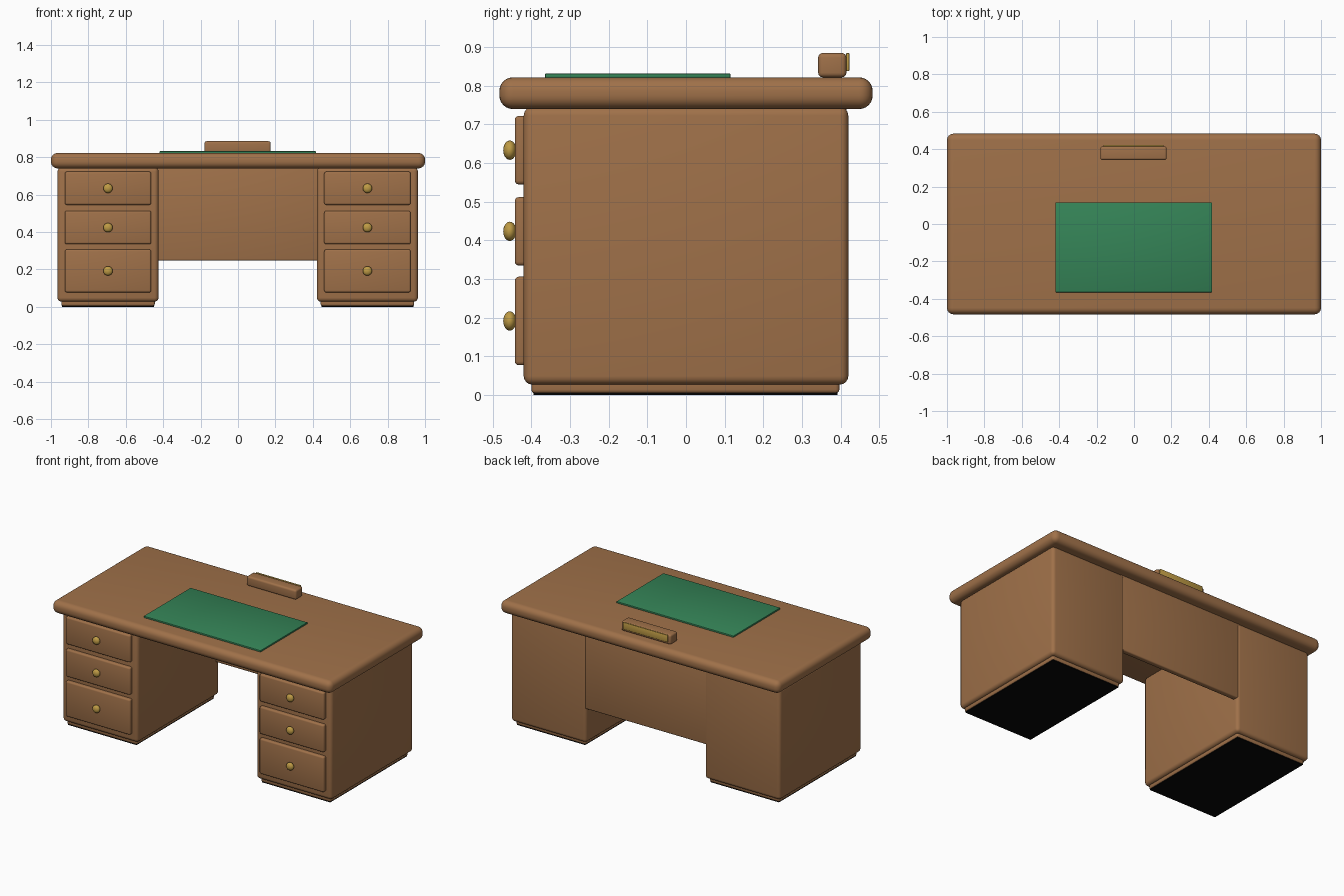
import bpy
import math

cube = bpy.data.objects.get("Cube")
if cube:
    bpy.data.objects.remove(cube, do_unlink=True)


def material(name, rgb, roughness=0.6):
    m = bpy.data.materials.new(name)
    m.use_nodes = True
    m.diffuse_color = (*rgb, 1)
    shader = m.node_tree.nodes["Principled BSDF"]
    shader.inputs["Base Color"].default_value = (*rgb, 1)
    shader.inputs["Roughness"].default_value = roughness
    return m


WOOD = material("warm wood", (0.35, 0.165, 0.067))
GREEN = material("green leather", (0.035, 0.23, 0.095))
BRASS = material("brass", (0.52, 0.33, 0.06), 0.4)
BLACK = material("black felt", (0.002, 0.002, 0.002))


def box(name, x, y, z, mat, bevel=0.0, segments=4):
    """Box from (min, max) pairs, with rounded edges."""
    spans = (x, y, z)
    bpy.ops.mesh.primitive_cube_add(size=1, location=[(a + b) / 2 for a, b in spans])
    ob = bpy.context.object
    ob.name = name
    ob.scale = [b - a for a, b in spans]
    bpy.ops.object.transform_apply(location=False, rotation=False, scale=True)
    ob.data.materials.append(mat)
    if bevel:
        mod = ob.modifiers.new("rounded edges", "BEVEL")
        mod.width = bevel
        mod.segments = segments
        mod.limit_method = "ANGLE"
        bpy.ops.object.modifier_apply(modifier=mod.name)
        bpy.ops.object.shade_smooth_by_angle(angle=math.radians(40))
    return ob


def knob(name, x, z):
    """Flattened round drawer knob."""
    bpy.ops.mesh.primitive_uv_sphere_add(
        segments=24, ring_count=12, radius=0.025, location=(x, -0.456, z),
        rotation=(math.pi / 2, 0, 0))
    ob = bpy.context.object
    ob.name = name
    ob.scale.z = 0.68
    ob.data.materials.append(BRASS)
    bpy.ops.object.shade_smooth()


# Desk top
box("desk_top", (-1, 1), (-0.483, 0.483), (0.74, 0.822), WOOD, 0.035, 6)

# Pedestals with plinths, drawers and knobs
drawers = {"top": (0.545, 0.722), "middle": (0.335, 0.512), "bottom": (0.077, 0.306)}
for side, cx in (("right", -0.695), ("left", 0.692)):
    def span(half):
        return (cx - half, cx + half)

    box(side + "_pedestal", span(0.27), (-0.42, 0.42), (0.027, 0.745), WOOD, 0.022)
    box(side + "_plinth", span(0.25), (-0.4, 0.397), (0.004, 0.06), WOOD, 0.01, 3)
    box(side + "_felt_pad", span(0.245), (-0.395, 0.392), (0, 0.006), BLACK)
    for level, z in drawers.items():
        box(f"{side}_{level}_drawer", span(0.231), (-0.443, -0.41), z, WOOD, 0.01, 3)
        knob(f"{side}_{level}_knob", cx, sum(z) / 2)

# Panel closing the knee space at the back
box("modesty_panel", (-0.45, 0.45), (0.38, 0.415), (0.247, 0.75), WOOD, 0.008, 3)

# Writing pad
box("writing_pad", (-0.42, 0.417), (-0.365, 0.115), (0.82, 0.832), GREEN, 0.003, 2)

# Name block with blank brass plate facing the visitor side
box("name_block", (-0.18, 0.175), (0.342, 0.415), (0.822, 0.885), WOOD, 0.012)
box("brass_plate", (-0.163, 0.158), (0.414, 0.423), (0.838, 0.885), BRASS, 0.003, 2)
